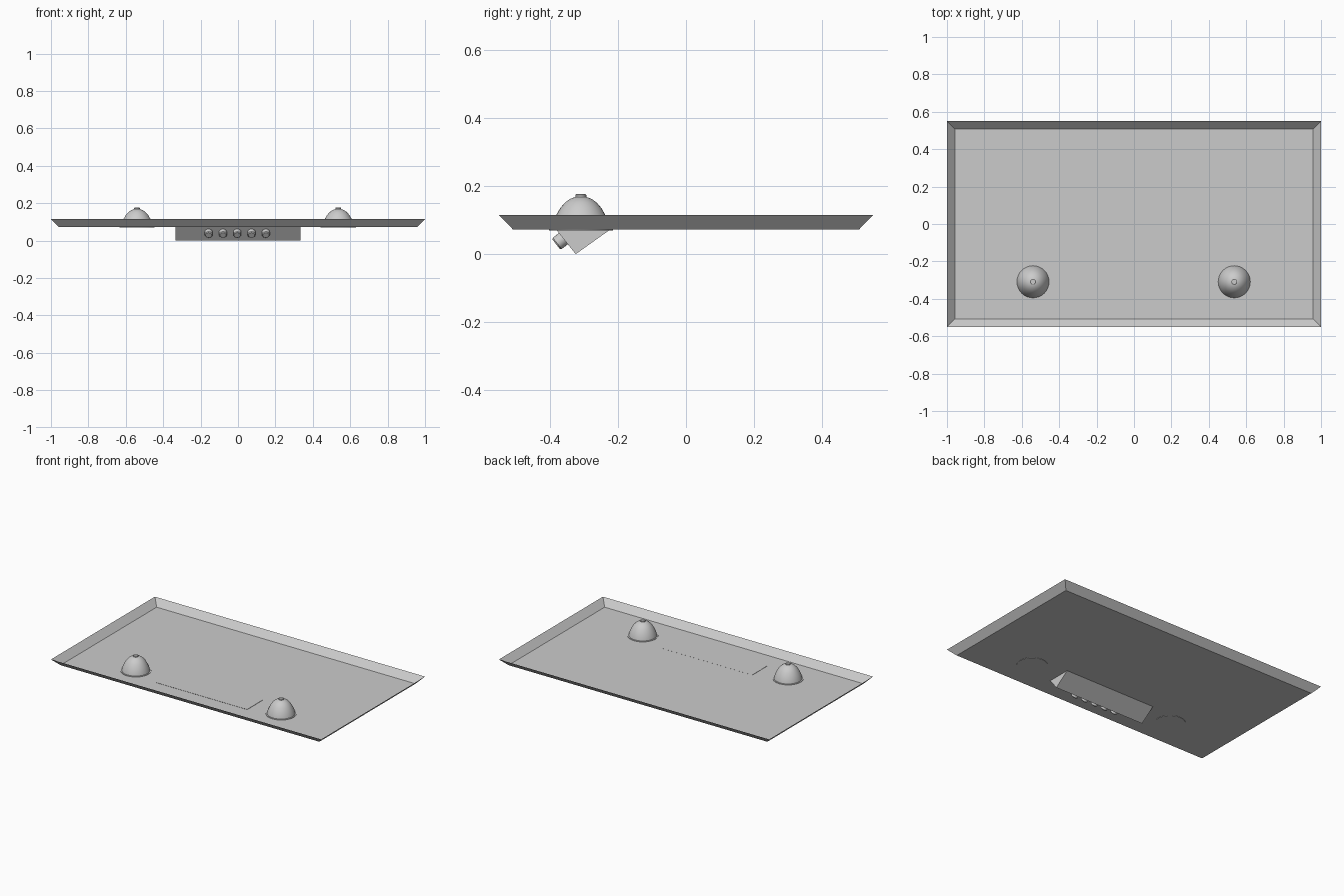
import bpy, bmesh, math
from mathutils import Vector, Matrix

if "Cube" in bpy.data.objects:
    bpy.data.objects.remove(bpy.data.objects["Cube"])


def finish(bm, name, smooth=False):
    bmesh.ops.recalc_face_normals(bm, faces=bm.faces)
    me = bpy.data.meshes.new(name)
    bm.to_mesh(me)
    bm.free()
    ob = bpy.data.objects.new(name, me)
    bpy.context.collection.objects.link(ob)
    if smooth:
        bpy.ops.object.select_all(action='DESELECT')
        ob.select_set(True)
        bpy.context.view_layer.objects.active = ob
        bpy.ops.object.shade_smooth_by_angle(angle=math.radians(35))
    return ob


def lathe(name, profile, matrix, steps=32):
    # revolve (radius, height) points around z
    bm = bmesh.new()
    vs = [bm.verts.new((r, 0, z)) for r, z in profile]
    es = [bm.edges.new(p) for p in zip(vs, vs[1:])]
    bmesh.ops.spin(bm, geom=vs + es, axis=(0, 0, 1), cent=(0, 0, 0),
                   angle=math.tau, steps=steps)
    bmesh.ops.remove_doubles(bm, verts=bm.verts, dist=1e-5)
    bmesh.ops.transform(bm, matrix=matrix, verts=bm.verts)
    return finish(bm, name, True)


# shallow open tray with sloping walls
bm = bmesh.new()
corners = [(-1, -1), (1, -1), (1, 1), (-1, 1)]
low = [bm.verts.new((x * 0.958, y * 0.508, 0.072)) for x, y in corners]
top = [bm.verts.new((x, y * 0.55, 0.115)) for x, y in corners]
bm.faces.new(low)
for i in range(4):
    j = (i + 1) % 4
    bm.faces.new((low[i], low[j], top[j], top[i]))
finish(bm, "tray")

# wedge-shaped control housing under the floor
bm = bmesh.new()
face = bm.faces.new([bm.verts.new((-0.335, y, z)) for y, z in
                     ((-0.383, 0.074), (-0.324, 0.0), (-0.22, 0.074))])
ext = bmesh.ops.extrude_face_region(bm, geom=[face])
bmesh.ops.translate(bm, vec=(0.67, 0, 0),
                    verts=[v for v in ext['geom'] if isinstance(v, bmesh.types.BMVert)])
finish(bm, "control_housing")

# row of knobs square to the sloping front face
axis = Vector((0, -0.074, -0.059)).normalized()
turn = axis.to_track_quat('Z', 'Y').to_matrix().to_4x4()
knob = [(0, -0.004), (0.021, -0.004), (0.021, 0.022), (0.017, 0.026), (0, 0.026)]
for i in range(5):
    pos = Matrix.Translation((-0.004 + (i - 2) * 0.0765, -0.361, 0.045))
    lathe(f"knob_{i + 1}", knob, pos @ turn, 20)

# pair of domes with base flange and top button
dome = [(0, 0.070), (0.094, 0.070), (0.094, 0.075), (0.086, 0.075), (0.082, 0.092),
        (0.072, 0.115), (0.060, 0.136), (0.047, 0.151), (0.032, 0.162),
        (0.016, 0.168), (0, 0.169)]
button = [(0, 0.160), (0.016, 0.160), (0.016, 0.174), (0.014, 0.176), (0, 0.176)]
for side, x in (("left", -0.54), ("right", 0.536)):
    pos = Matrix.Translation((x, -0.309, 0))
    lathe(f"dome_{side}", dome, pos)
    lathe(f"dome_button_{side}", button, pos, 16)
